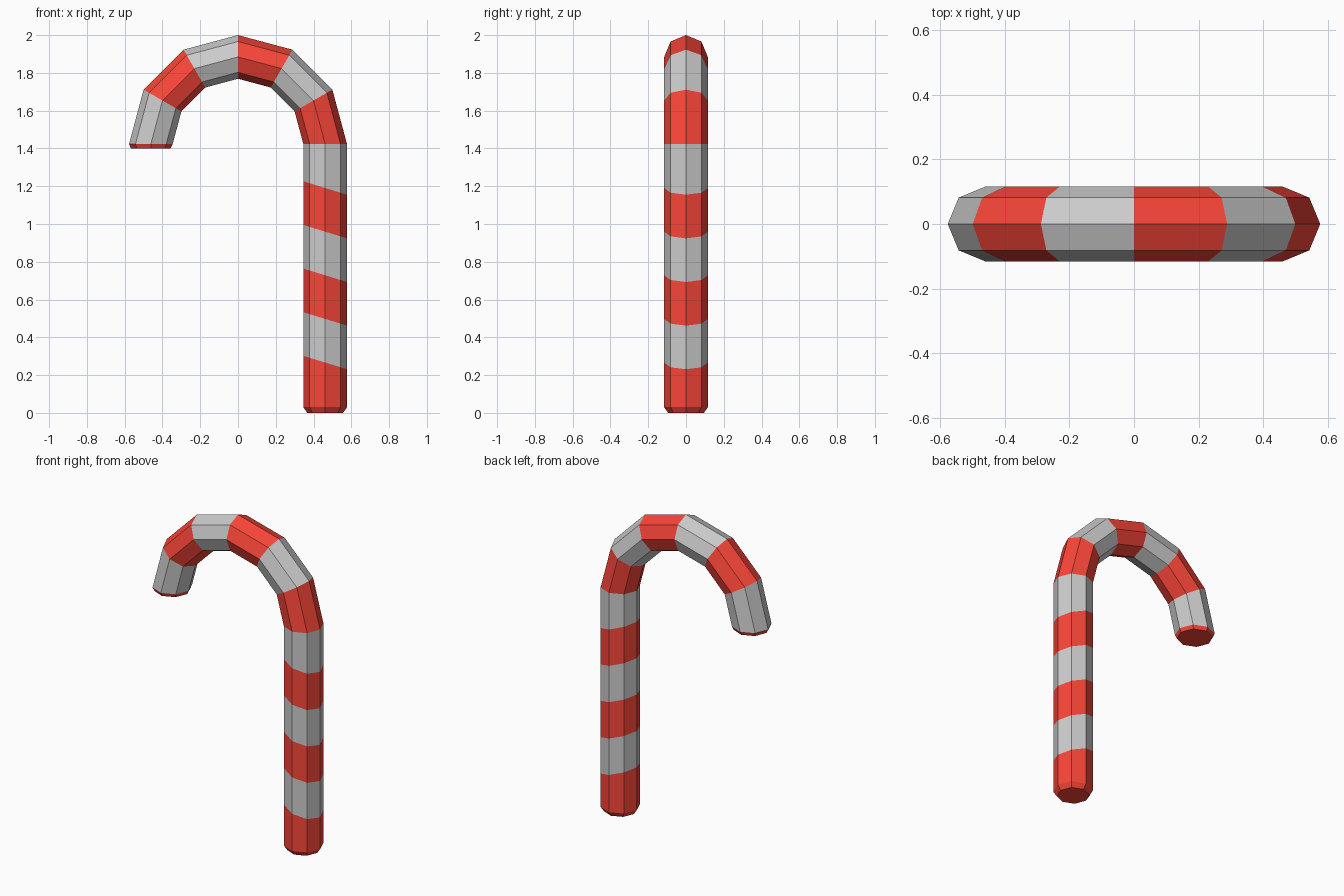
import bpy, bmesh
from math import sin, cos, pi, radians

if "Cube" in bpy.data.objects:
    bpy.data.objects.remove(bpy.data.objects["Cube"])

SIDES, TUBE, BEND, SHOULDER = 8, 0.1155, 0.4615, 1.423

bm = bmesh.new()


def straight_ring(x, z, r, slant=0.0):
    """Ring across the vertical shaft; slant raises the inner side."""
    pts = []
    for i in range(SIDES):
        a = 2 * pi * i / SIDES
        pts.append(bm.verts.new((x + r * cos(a), r * sin(a),
                                 z + slant * (1 - cos(a)) / 2)))
    return pts


def bend_ring(deg):
    """Ring on the hook, turned about the bend centre."""
    t, pts = radians(deg), []
    for i in range(SIDES):
        a = 2 * pi * i / SIDES
        d = BEND + TUBE * cos(a)
        pts.append(bm.verts.new((d * cos(t), TUBE * sin(a), SHOULDER + d * sin(t))))
    return pts


# Shaft rings: chamfered foot, then slanted stripe edges
rings = [straight_ring(BEND, 0, 0.095), straight_ring(BEND, 0.03, TUBE)]
rings += [straight_ring(BEND, 0.231 * k, TUBE, 0.071) for k in range(1, 6)]
stripes = [0, 0, 1, 0, 1, 0, 1]          # 0 red, 1 white

# Hook rings
rings += [bend_ring(d) for d in range(0, 181, 30)]
stripes += [0, 1, 0, 1, 0, 1, 0]

# Chamfered tip (mirrored order to follow the turned hook)
tip = straight_ring(-BEND, 1.4, 0.105)
rings.append([tip[(SIDES // 2 - i) % SIDES] for i in range(SIDES)])

for lower, upper, mat in zip(rings, rings[1:], stripes):
    for i in range(SIDES):
        j = (i + 1) % SIDES
        bm.faces.new((lower[i], lower[j], upper[j], upper[i])).material_index = mat
bm.faces.new(rings[0][::-1])
bm.faces.new(rings[-1])
bmesh.ops.recalc_face_normals(bm, faces=bm.faces)

mesh = bpy.data.meshes.new("candy_cane")
bm.to_mesh(mesh)
bm.free()

# Stripe colours
for name, colour in (("red", (0.95, 0.06, 0.04, 1)), ("white", (0.8, 0.8, 0.8, 1))):
    m = bpy.data.materials.new(name)
    m.diffuse_color = colour
    m.use_nodes = True
    m.node_tree.nodes["Principled BSDF"].inputs["Base Color"].default_value = m.diffuse_color
    mesh.materials.append(m)

cane = bpy.data.objects.new("candy_cane", mesh)
bpy.context.collection.objects.link(cane)
